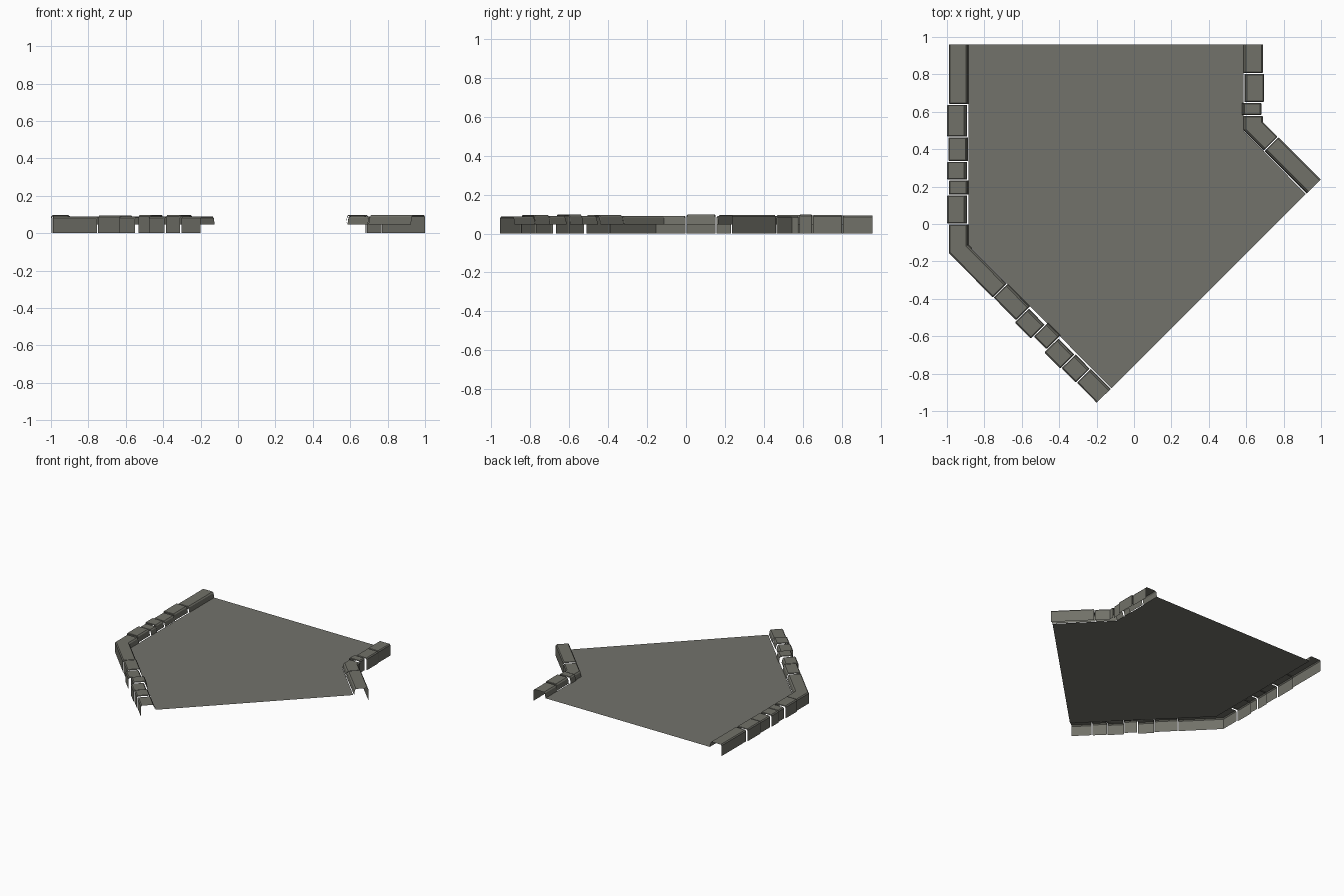
import bpy, bmesh
from mathutils import Vector

if "Cube" in bpy.data.objects:
    bpy.data.objects.remove(bpy.data.objects["Cube"])

def material(name, col):
    m = bpy.data.materials.new(name)
    m.diffuse_color = (*col, 1)
    m.use_nodes = True
    m.node_tree.nodes["Principled BSDF"].inputs["Base Color"].default_value = m.diffuse_color
    return m

STONE = material("grey stone", (0.165, 0.165, 0.14))
FLOOR = material("grey paving", (0.168, 0.168, 0.148))
FLOOR_Z, WIDTH, GAP, CH = 0.047, 0.105, 0.0025, 0.005

def make_object(name, bm, mat):
    bm.normal_update()
    me = bpy.data.meshes.new(name)
    bm.to_mesh(me)
    bm.free()
    me.materials.append(mat)
    ob = bpy.data.objects.new(name, me)
    bpy.context.collection.objects.link(ob)
    return ob

def frame(corner, n1, d2, n2, t):
    """Outer point and inward vector at distance t; t < 0 is the straight leg."""
    if t < 0:
        return corner + Vector((0, -t)), n1
    if t > 0:
        return corner + d2 * t, n2
    return corner, (n1 + n2) / (1 + n1.dot(n2))

def profile(h, drop):
    """Open kerb section: outer wall, chamfered top, short inner face."""
    return [(drop * .6, 0.003), (drop * .6, h - .008 - drop), (.007 + drop * .3, h - drop),
            (WIDTH - .014, h - drop), (WIDTH - .006 - drop * .3, h - .009 - drop),
            (WIDTH, FLOOR_Z)]

def kerb(name, corner, d2, n1, cuts, stones):
    corner, d2, n1 = Vector(corner), Vector(d2).normalized(), Vector(n1)
    n2 = Vector((-d2.y, d2.x)) * (1 if n1.x > 0 else -1)
    bm = bmesh.new()
    for i, (off, h) in enumerate(stones):
        a, b = cuts[i], cuts[i + 1]
        first, last = i == 0, i == len(stones) - 1
        st = [(a, 0)] if first else [(a + GAP, CH), (a + GAP + CH, 0)]
        if a < 0 < b:
            st.append((0, 0))
        st += [(b, 0)] if last else [(b - GAP - CH, 0), (b - GAP, CH)]
        rings = []
        for t, drop in st:
            p, n = frame(corner, n1, d2, n2, t)
            ring = []
            for s, z in profile(h, drop):
                q = p + n * (s - off)
                ring.append(bm.verts.new((q.x, q.y, z if z > .01 else 0)))
            rings.append(ring)
        for r, q in zip(rings, rings[1:]):
            for k in range(len(r) - 1):
                vs = [r[k], r[k + 1], q[k + 1], q[k]]
                bm.faces.new(vs if n1.x < 0 else vs[::-1])
    # make the top faces point up
    bm.normal_update()
    if sum(f.normal.z * f.calc_area() for f in bm.faces) < 0:
        bmesh.ops.reverse_faces(bm, faces=bm.faces[:])
    return make_object(name, bm, STONE)

# long kerb on the outside of the bend: (outward shift, height) per stone
kerb("outer_kerb", (-.99, -.155), (.79, -.8), (1, 0),
     [-1.115, -.795, -.62, -.49, -.39, -.31, -.155, .336, .51, .635, .735, .86, .972, 1.125],
     [(0, .092), (.009, .096), (.003, .09), (.009, .095), (0, .09), (.009, .097), (0, .09),
      (-.003, .094), (.01, .09), (-.01, .097), (.01, .09), (.004, .096), (0, .088)])

# short kerb on the inside of the bend
kerb("inner_kerb", (.69, .545), (1, -1), (-1, 0),
     [-.415, -.26, -.105, -.035, .113, .436],
     [(0, .093), (.006, .096), (-.008, .098), (0, .09), (.001, .096)])

# flat paved surface between the kerbs
bm = bmesh.new()
pts = [(-.885, .96), (-.885, -.11), (-.12, -.878), (.918, .16), (.585, .5), (.585, .96)]
bm.faces.new([bm.verts.new((x, y, FLOOR_Z)) for x, y in pts])
make_object("road_surface", bm, FLOOR)
